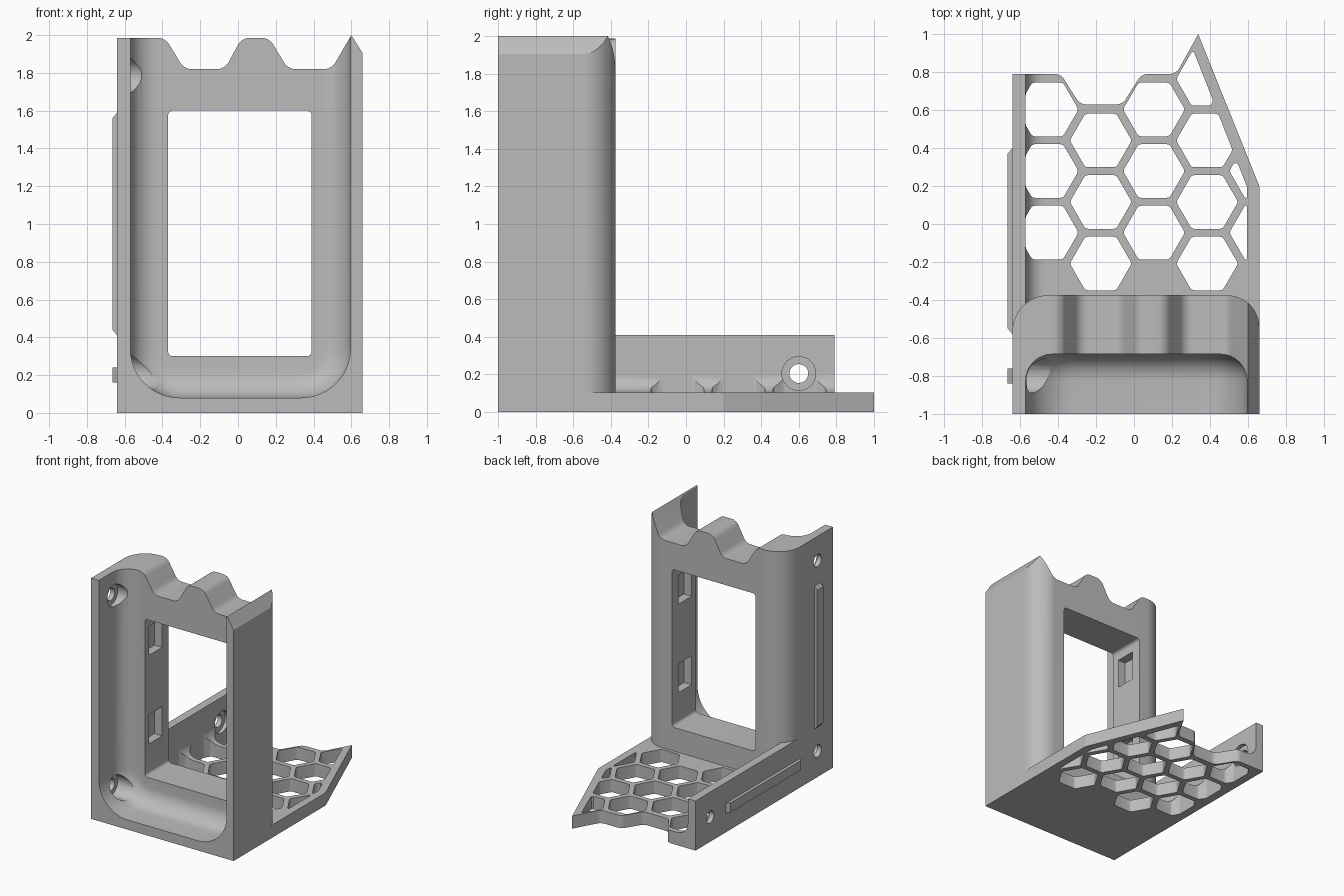
import bpy, bmesh, math
from mathutils import Vector

if "Cube" in bpy.data.objects:
    bpy.data.objects.remove(bpy.data.objects["Cube"], do_unlink=True)

grey = bpy.data.materials.new("matte grey")
grey.use_nodes = True
grey.diffuse_color = (0.5, 0.5, 0.5, 1)
grey.node_tree.nodes["Principled BSDF"].inputs["Base Color"].default_value = (0.5, 0.5, 0.5, 1)

LEFT, RIGHT, FRONT, BACK = -0.64, 0.66, -1.0, -0.375
INNER_L, INNER_R, INNER_BACK = -0.57, 0.595, -0.685
FLOOR = 0.105


def rounded(points, radius=0.0, steps=6):
    """Round polygon corners; a point may carry its own radius."""
    out, n = [], len(points)
    for i, p in enumerate(points):
        r = p[2] if len(p) > 2 else radius
        c = Vector(p[:2])
        a, b = Vector(points[i - 1][:2]) - c, Vector(points[(i + 1) % n][:2]) - c
        if r < 1e-4 or min(a.length, b.length) < 1e-3:
            out.append(c)
            continue
        half = a.angle(b) / 2
        reach = min(r / math.tan(half), 0.45 * min(a.length, b.length))
        r = reach * math.tan(half)
        a.normalize()
        b.normalize()
        centre = c + (a + b).normalized() * (r / math.sin(half))
        s, e = c + a * reach - centre, c + b * reach - centre
        sweep = math.pi - 2 * half
        for k in range(steps + 1):
            t = k / steps
            out.append(centre + (s * math.sin((1 - t) * sweep) + e * math.sin(t * sweep)) / math.sin(sweep))
    return out


def prism(name, points, axis, lo, hi, back_bevel=0.0):
    """Extrude a 2D outline along the x, y or z axis."""
    place = {"x": lambda p, t: (t, p[0], p[1]),
             "y": lambda p, t: (p[0], t, p[1]),
             "z": lambda p, t: (p[0], p[1], t)}[axis]
    bm = bmesh.new()
    low = [bm.verts.new(place(p, lo)) for p in points]
    high = [bm.verts.new(place(p, hi)) for p in points]
    bm.faces.new(low)
    cap = bm.faces.new(high)
    for i in range(len(points)):
        bm.faces.new((low[i - 1], low[i], high[i], high[i - 1]))
    bmesh.ops.recalc_face_normals(bm, faces=bm.faces)
    if back_bevel:
        bmesh.ops.bevel(bm, geom=list(cap.edges), offset=back_bevel, segments=8,
                        profile=0.5, affect="EDGES")
    mesh = bpy.data.meshes.new(name)
    bm.to_mesh(mesh)
    bm.free()
    mesh.materials.append(grey)
    obj = bpy.data.objects.new(name, mesh)
    bpy.context.collection.objects.link(obj)
    return obj


def box(name, x, y, z):
    return prism(name, [(x[0], y[0]), (x[1], y[0]), (x[1], y[1]), (x[0], y[1])], "z", *z)


def circle(u, v, r):
    return [(u + r * math.cos(math.tau * k / 32), v + r * math.sin(math.tau * k / 32)) for k in range(32)]


def combine(target, other, operation="DIFFERENCE"):
    mod = target.modifiers.new("shape", "BOOLEAN")
    mod.operation, mod.solver, mod.object = operation, "EXACT", other
    bpy.ops.object.select_all(action="DESELECT")
    bpy.context.view_layer.objects.active = target
    target.select_set(True)
    bpy.ops.object.modifier_apply(modifier=mod.name)
    bpy.data.objects.remove(other, do_unlink=True)


def clip(poly, normal, limit):
    """Keep the part of a convex polygon where normal . p <= limit."""
    out = []
    for i, q in enumerate(poly):
        p = poly[i - 1]
        dp, dq = normal.dot(p) - limit, normal.dot(q) - limit
        if dp * dq < 0:
            out.append(p.lerp(q, dp / (dp - dq)))
        if dq <= 0:
            out.append(q)
    return out


# Housing: rounded back corners, scalloped top
housing = prism("housing", rounded([(LEFT, FRONT), (RIGHT, FRONT), (RIGHT, BACK, 0.17), (LEFT, BACK, 0.19)], steps=12),
                "z", 0, 2.1)
crest = [(LEFT - 0.1, -0.1), (RIGHT + 0.1, -0.1), (RIGHT + 0.1, 1.746), (0.6, 2.0, 0), (0.495, 1.82),
         (0.265, 1.82), (0.165, 1.985), (0.02, 1.985), (-0.07, 1.82), (-0.285, 1.82),
         (-0.385, 1.985), (LEFT - 0.1, 1.985, 0)]
combine(housing, prism("crest_cutter", rounded(crest, 0.07), "y", -1.2, 0), "INTERSECT")

# Front cavity, open to the top
cavity = rounded([(INNER_L, 0.08, 0.26), (INNER_R, 0.08, 0.26), (INNER_R, 2.3), (INNER_L, 2.3)], steps=12)
combine(housing, prism("cavity_cutter", cavity, "y", -1.2, INNER_BACK, 0.14))

# Window through the back wall, with latch pockets in its sides
window = rounded([(-0.37, 0.3), (0.39, 0.3), (0.39, 1.6), (-0.37, 1.6)], 0.025)
combine(housing, prism("window_cutter", window, "y", -0.9, 0))
for z in (0.67, 1.4):
    for x in ((-0.44, -0.3), (0.3, 0.46)):
        combine(housing, box("pocket_cutter", x, (-0.63, -0.46), (z - 0.12, z + 0.12)))

# Floor plate outline with a scalloped rear edge
outline = [(LEFT, -0.6, 0), (RIGHT, -0.6, 0), (RIGHT, 0.2), (0.338, 1.0, 0), (0.222, 0.79),
           (0.04, 0.79), (-0.06, 0.63), (-0.285, 0.63), (-0.385, 0.79), (LEFT, 0.79, 0)]
floor = prism("floor_grid", rounded(outline, 0.06), "z", 0, FLOOR)

# Side plate and the cove where it meets the floor
side_plate = box("side_plate", (LEFT, INNER_L), (-0.6, 0.79), (0, 0.41))
R = 0.1
cove = [(INNER_L - 0.01, 0.06), (INNER_L + R, 0.06)]
cove += [(INNER_L + R - R * math.sin(k * math.pi / 16), FLOOR + R - R * math.cos(k * math.pi / 16)) for k in range(9)]
cove.append((INNER_L - 0.01, FLOOR + R))
cove_strip = prism("floor_cove", cove, "y", -0.45, 0.79)

# Honeycomb openings, trimmed to leave a solid border
slope = Vector((0.93, 0.366))
borders = [(Vector((-1, 0)), -INNER_L), (Vector((1, 0)), INNER_R), (slope, slope.dot((RIGHT, 0.2)) - 0.062)]
for column in range(5):
    x = -0.455 + 0.28 * column
    for row in range(4):
        y = -0.045 + 0.324 * row if column % 2 == 0 else -0.208 + 0.324 * row
        if y > 0.7 and column != 3:
            continue
        cell = [Vector((x + 0.163 * math.cos(k * math.pi / 3), y + 0.163 * math.sin(k * math.pi / 3))) for k in range(6)]
        for normal, limit in borders:
            cell = clip(cell, normal, limit)
        if len(cell) < 3:
            continue
        cell = rounded([tuple(p) for p in cell], 0.025, 3)
        combine(floor, prism("cell_cutter", cell, "z", -0.1, 0.4))
        if column == 0:
            combine(cove_strip, prism("cell_cutter", cell, "z", -0.1, 0.4))

# Counterbored screw holes through the left-hand walls
for part, y, z in ((housing, -0.8, 1.785), (housing, -0.8, 0.215), (side_plate, 0.6, 0.205)):
    combine(part, prism("hole_cutter", circle(y, z, 0.05), "x", -0.8, -0.4))
    combine(part, prism("bore_cutter", circle(y, z, 0.09), "x", -0.6, -0.4))
combine(cove_strip, prism("bore_cutter", circle(0.6, 0.205, 0.09), "x", -0.6, -0.4))

# Locating ribs on the outer side
def rib(a, b):
    return [(LEFT + 0.02, a), (LEFT, a), (-0.665, a + 0.03), (-0.665, b - 0.03), (LEFT, b), (LEFT + 0.02, b)]

prism("upright_rib", rib(0.41, 1.59), "y", -0.84, -0.76)
prism("lower_rib", rib(-0.58, 0.4), "z", 0.16, 0.24)

# Smooth curved areas, keep edges crisp
bpy.ops.object.select_all(action="DESELECT")
for obj in bpy.context.collection.objects:
    if obj.type == "MESH" and grey.name in obj.data.materials:
        obj.select_set(True)
        bpy.context.view_layer.objects.active = obj
bpy.ops.object.shade_smooth_by_angle(angle=math.radians(30))
